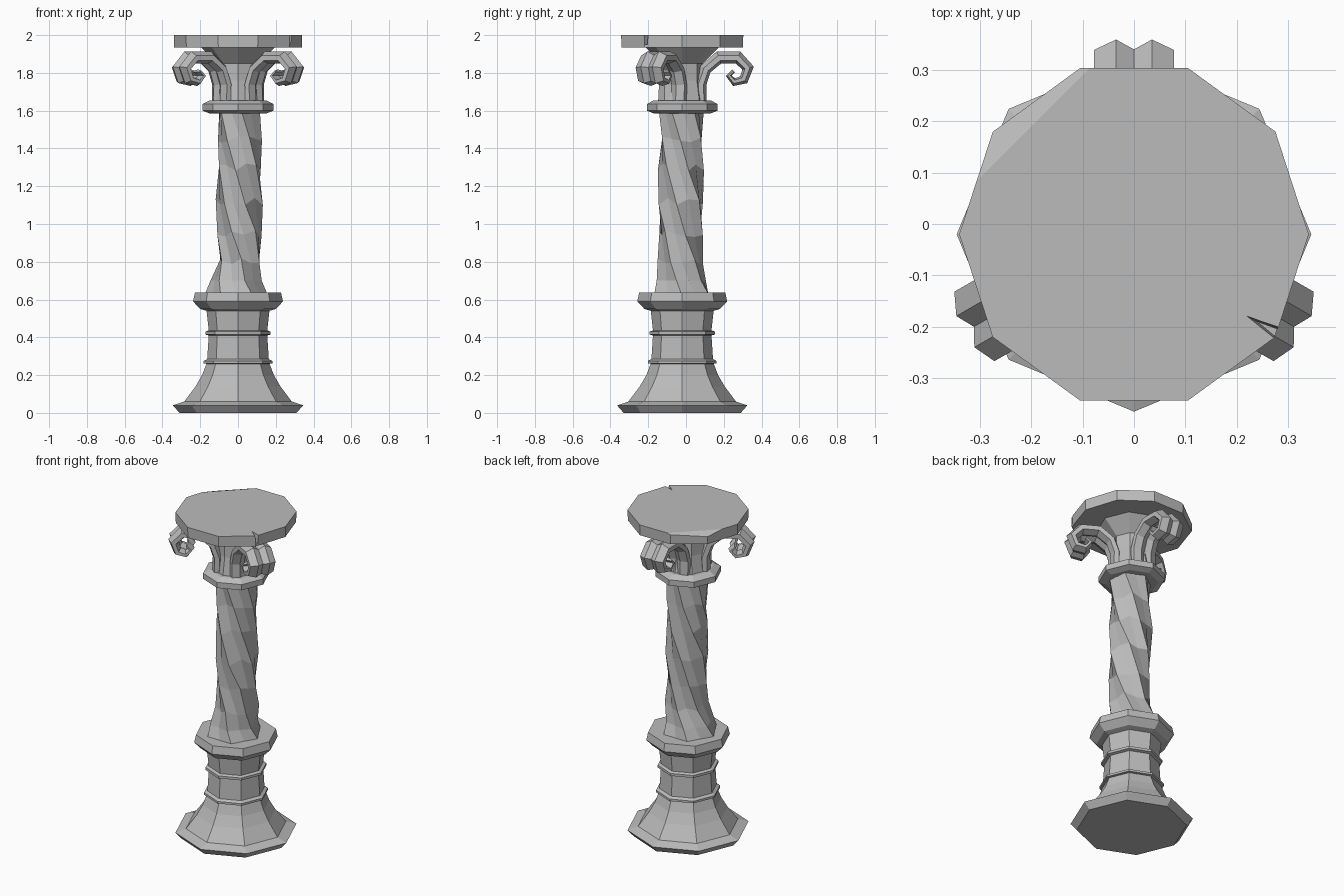
import bpy, bmesh, math, random
from mathutils import Vector, Matrix

random.seed(4)
cube = bpy.data.objects.get("Cube")
if cube:
    bpy.data.objects.remove(cube)

AXIS = Vector((0, -0.02, 0))

stone = bpy.data.materials.new("grey_stone")
stone.use_nodes = True
grey = (0.5, 0.5, 0.5, 1)
stone.diffuse_color = grey
stone.node_tree.nodes["Principled BSDF"].inputs["Base Color"].default_value = grey


def finish(bm, name):
    bmesh.ops.recalc_face_normals(bm, faces=bm.faces)
    mesh = bpy.data.meshes.new(name)
    bm.to_mesh(mesh)
    bm.free()
    mesh.materials.append(stone)
    ob = bpy.data.objects.new(name, mesh)
    ob.location = AXIS
    bpy.context.collection.objects.link(ob)
    return ob


def bridge(rings):
    """Skin a list of equal closed point rings and cap both ends."""
    bm = bmesh.new()
    loops = [[bm.verts.new(p) for p in ring] for ring in rings]
    n = len(loops[0])
    for a, b in zip(loops, loops[1:]):
        for i in range(n):
            j = (i + 1) % n
            bm.faces.new((a[i], a[j], b[j], b[i]))
    bm.faces.new(loops[0])
    bm.faces.new(loops[-1])
    return bm


def ring(r, z, sides, turn=0.0, groove=1.0, shift=(0, 0)):
    pts = []
    for i in range(sides):
        a = turn + math.tau * i / sides
        rr = r * (groove if i % 2 else 1)
        pts.append(Vector((rr * math.cos(a) + shift[0], rr * math.sin(a) + shift[1], z)))
    return pts


def turned(name, profile, sides):
    return finish(bridge([ring(r, z, sides) for r, z in profile]), name)


# Pedestal: flared foot, two thin bands and a drum
turned("pedestal", [(0.31, 0), (0.345, 0.04), (0.285, 0.06), (0.225, 0.14), (0.19, 0.2),
                    (0.167, 0.26), (0.182, 0.262), (0.182, 0.275), (0.163, 0.285),
                    (0.155, 0.41), (0.173, 0.415), (0.173, 0.43), (0.155, 0.437),
                    (0.167, 0.545)], 8)
turned("pedestal_cap", [(0.165, 0.54), (0.2, 0.55), (0.238, 0.59), (0.228, 0.637)], 8)

# Twisted fluted shaft, slightly weathered
rings = []
for r, z in [(0.165, 0.63), (0.138, 0.7), (0.12, 0.8), (0.118, 0.95), (0.124, 1.12),
             (0.122, 1.3), (0.117, 1.45), (0.12, 1.61)]:
    turn = math.radians(-150 * (z - 0.63))
    pts = ring(r, z, 12, turn, 0.86, (0.008 if z > 0.7 else -0.01, -0.005))
    if 0.7 < z < 1.6:
        pts = [p + Vector([random.uniform(-0.006, 0.006) for _ in "xy"]
                          + [random.uniform(-0.02, 0.02)]) for p in pts]
    rings.append(pts)
finish(bridge(rings), "twisted_shaft")

# Collar and core of the capital
turned("collar", [(0.15, 1.585), (0.187, 1.6), (0.187, 1.635), (0.15, 1.655)], 8)
turned("capital_core", [(0.13, 1.64), (0.11, 1.76), (0.11, 1.85), (0.2, 1.94)], 8)

# Three double-ridged scrolls: (radius, height, thickness) along the curl
PATH = [(0.10, 1.64, 0.06), (0.098, 1.74, 0.06), (0.125, 1.82, 0.06), (0.195, 1.88, 0.065),
        (0.295, 1.88, 0.065), (0.347, 1.825, 0.06), (0.325, 1.765, 0.05), (0.275, 1.752, 0.04),
        (0.247, 1.785, 0.03), (0.272, 1.81, 0.02)]
SECTION = [(-0.078, -0.25), (-0.035, -0.5), (0, -0.22), (0.035, -0.5), (0.078, -0.25),
           (0.078, 0.2), (0.035, 0.55), (0, 0.22), (-0.035, 0.55), (-0.078, 0.2)]


def scroll(name, angle):
    rings = []
    for i, (r, z, t) in enumerate(PATH):
        a, b = PATH[max(i - 1, 0)], PATH[min(i + 1, len(PATH) - 1)]
        d = Vector((b[0] - a[0], b[1] - a[1])).normalized()
        rings.append([Vector((r - d.y * h * t, w, z + d.x * h * t)) for w, h in SECTION])
    bm = bridge(rings)
    bm.transform(Matrix.Rotation(math.radians(angle), 4, "Z"))
    finish(bm, name)


for name, angle in (("back_scroll", 90), ("right_scroll", 210), ("left_scroll", 330)):
    scroll(name, angle)

# Top slab with a shaved corner
bm = bridge([ring(0.338, 1.935, 10), ring(0.34, 2.0, 10)])
cut = bmesh.ops.bisect_plane(bm, geom=bm.verts[:] + bm.edges[:] + bm.faces[:],
                             plane_co=(-0.23, 0.18, 2.0), plane_no=(-0.3, 0.3, 1.0),
                             clear_outer=True)
edges = [e for e in cut["geom_cut"] if isinstance(e, bmesh.types.BMEdge)]
bmesh.ops.contextual_create(bm, geom=edges)
slab = finish(bm, "top_slab")

# Wedge-shaped notch broken out of the slab rim
tip = [Vector((0.212, -0.155, z)) for z in (1.96, 2.05)]
bm = bmesh.new()
low = [bm.verts.new(p) for p in ((0.24, -0.17, 1.95), (0.33, -0.245, 1.95), (0.35, -0.21, 1.95))]
high = [bm.verts.new(p) for p in ((0.212, -0.155, 2.02), (0.33, -0.25, 2.02), (0.35, -0.2, 2.02))]
for i in range(3):
    j = (i + 1) % 3
    bm.faces.new((low[i], low[j], high[j], high[i]))
bm.faces.new(low)
bm.faces.new(high)
notch = finish(bm, "notch_cutter")
notch.hide_render = True
notch.hide_set(True)
mod = slab.modifiers.new("notch", "BOOLEAN")
mod.operation = "DIFFERENCE"
mod.solver = "EXACT"
mod.object = notch
